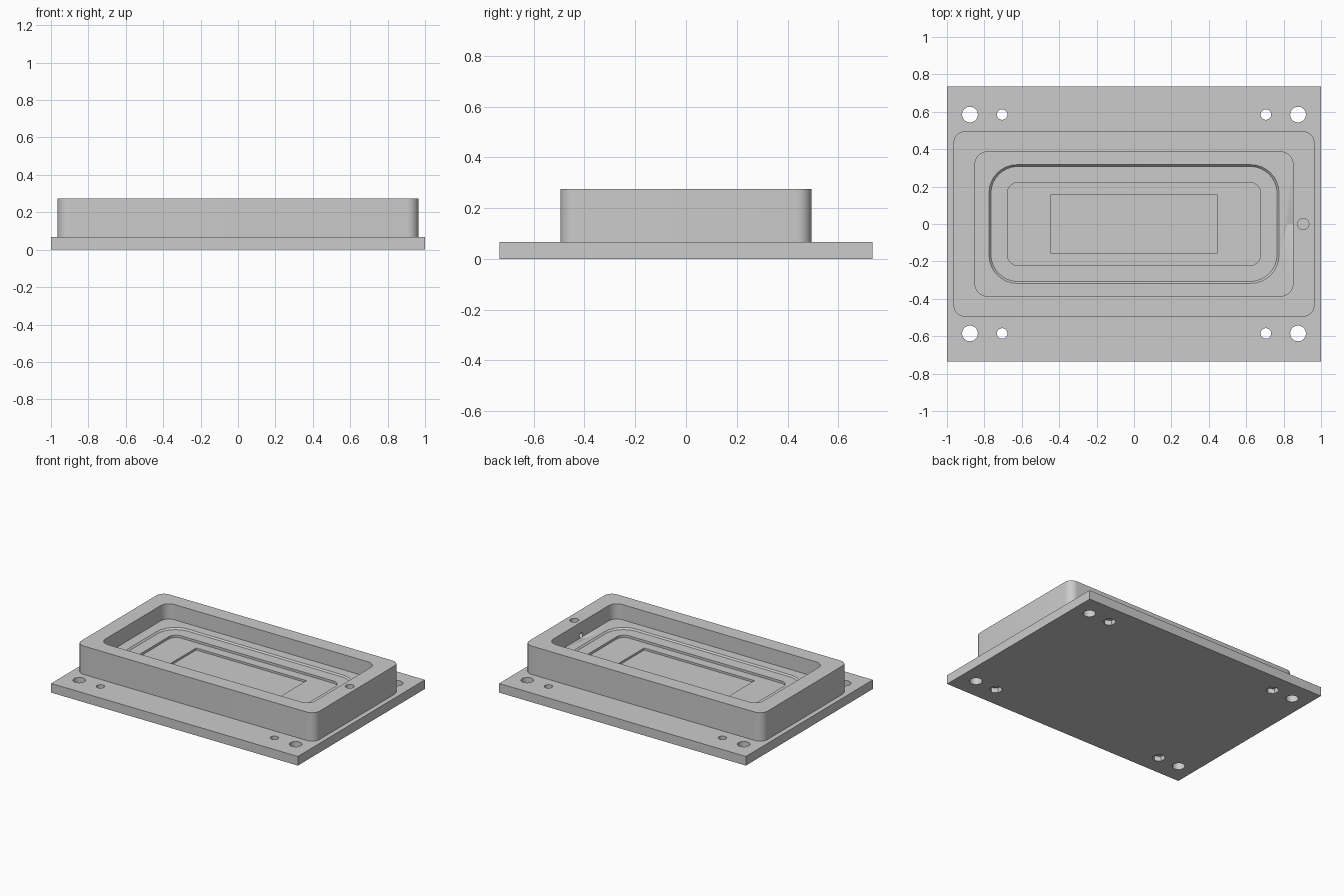
import bpy, bmesh, math
from mathutils import Matrix

cube = bpy.data.objects.get("Cube")
if cube:
    bpy.data.objects.remove(cube, do_unlink=True)

grey = bpy.data.materials.new("light_grey")
grey.use_nodes = True
colour = (0.6, 0.6, 0.6, 1)
grey.diffuse_color = colour
grey.node_tree.nodes["Principled BSDF"].inputs["Base Color"].default_value = colour


def make_object(name, bm):
    bmesh.ops.remove_doubles(bm, verts=bm.verts[:], dist=1e-5)
    bmesh.ops.recalc_face_normals(bm, faces=bm.faces[:])
    mesh = bpy.data.meshes.new(name)
    bm.to_mesh(mesh)
    bm.free()
    mesh.materials.append(grey)
    obj = bpy.data.objects.new(name, mesh)
    bpy.context.collection.objects.link(obj)
    return obj


def rounded_ring(bm, hx, hy, r, z, steps=8):
    """Loop of vertices around a rounded rectangle."""
    ring = []
    for quarter, (sx, sy) in enumerate([(1, 1), (-1, 1), (-1, -1), (1, -1)]):
        for i in range(steps + 1):
            a = (quarter + i / steps) * math.pi / 2
            ring.append(bm.verts.new((sx * (hx - r) + r * math.cos(a),
                                      sy * (hy - r) + r * math.sin(a), z)))
    return ring


def stacked_solid(name, profile):
    """Closed solid skinned through successive rounded rectangles."""
    bm = bmesh.new()
    rings = [rounded_ring(bm, *p) for p in profile]
    for a, b in zip(rings, rings[1:]):
        for i in range(len(a)):
            j = (i + 1) % len(a)
            bm.faces.new((a[i], a[j], b[j], b[i]))
    bm.faces.new(rings[0])
    bm.faces.new(rings[-1])
    return make_object(name, bm)


def add_cylinder(bm, radius, start, depth, sides=32, along_x=False):
    """Cylinder starting at a point and running up z or along x."""
    turn = Matrix.Rotation(math.pi / 2, 4, 'Y') if along_x else Matrix()
    matrix = Matrix.Translation(start) @ turn @ Matrix.Translation((0, 0, depth / 2))
    bmesh.ops.create_cone(bm, cap_ends=True, segments=sides, radius1=radius,
                          radius2=radius, depth=depth, matrix=matrix)


def cut(target, bm):
    cutter = make_object("cutter", bm)
    cutter.hide_render = True
    mod = target.modifiers.new("cut", 'BOOLEAN')
    mod.operation = 'DIFFERENCE'
    mod.solver = 'EXACT'
    mod.object = cutter
    bpy.ops.object.select_all(action='DESELECT')
    bpy.context.view_layer.objects.active = target
    target.select_set(True)
    bpy.ops.object.modifier_apply(modifier=mod.name)
    bpy.data.objects.remove(cutter, do_unlink=True)


def smooth(obj):
    bpy.ops.object.select_all(action='DESELECT')
    bpy.context.view_layer.objects.active = obj
    obj.select_set(True)
    bpy.ops.object.shade_smooth_by_angle(angle=math.radians(30))


PLATE_TOP = 0.067

# Base plate with bolt holes, screw holes and hexagonal nut pockets beneath
plate = stacked_solid("base_plate", [(1, 0.735, 0, 0), (1, 0.735, 0, PLATE_TOP)])
holes, nuts = bmesh.new(), bmesh.new()
for sx in (-1, 1):
    for sy in (-1, 1):
        add_cylinder(holes, 0.042, (sx * 0.877, sy * 0.585, -0.1), 0.3)
        add_cylinder(holes, 0.028, (sx * 0.705, sy * 0.585, -0.1), 0.3)
        add_cylinder(nuts, 0.045, (sx * 0.705, sy * 0.585, -0.1), 0.135, sides=6)
cut(plate, holes)
cut(plate, nuts)
smooth(plate)

# Raised frame with stepped cavity: rim, ledge, lip, pocket and window recess
frame = stacked_solid("mould_frame", [
    (0.965, 0.495, 0.06, PLATE_TOP - 0.01),
    (0.965, 0.495, 0.06, 0.275),
    (0.85, 0.385, 0.065, 0.275),
    (0.85, 0.385, 0.065, 0.163),
    (0.775, 0.317, 0.15, 0.163),
    (0.765, 0.308, 0.145, 0.152),
    (0.677, 0.223, 0.06, 0.152),
    (0.677, 0.223, 0.06, 0.135),
    (0.447, 0.154, 0, 0.135),
    (0.447, 0.154, 0, 0.12),
])

# Filling port: vertical hole in the rim and a short side passage to the cavity
port, passage = bmesh.new(), bmesh.new()
add_cylinder(port, 0.03, (0.905, 0, 0.155), 0.2)
add_cylinder(passage, 0.018, (0.82, 0, 0.18), 0.085, sides=24, along_x=True)
cut(frame, port)
cut(frame, passage)
smooth(frame)
